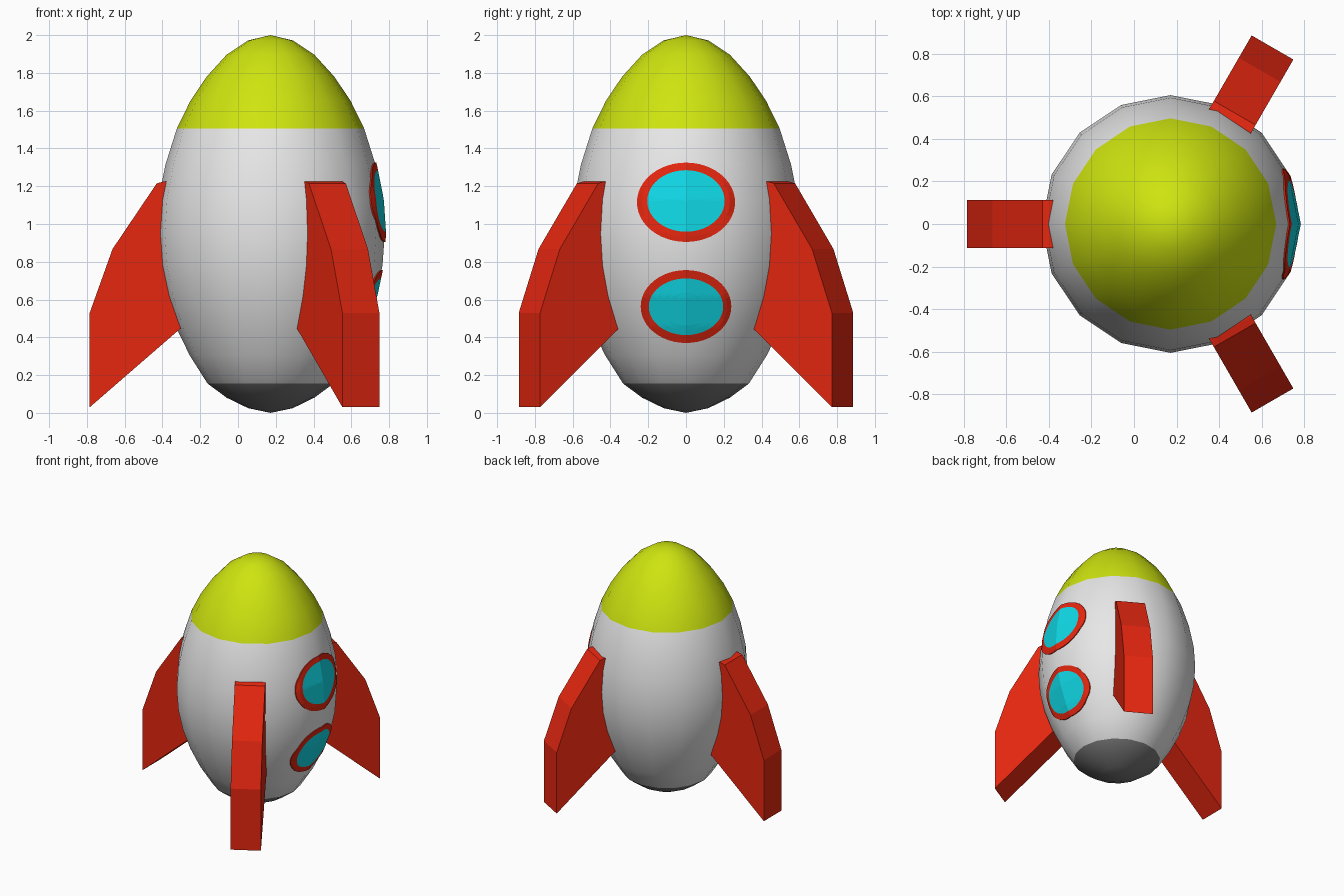
import bpy, bmesh, math
from mathutils import Vector, Matrix
from mathutils.bvhtree import BVHTree

if "Cube" in bpy.data.objects:
    bpy.data.objects.remove(bpy.data.objects["Cube"])

CX = 0.172  # body axis


def mat(name, rgb):
    m = bpy.data.materials.new(name)
    m.diffuse_color = (*rgb, 1)
    m.use_nodes = True
    m.node_tree.nodes["Principled BSDF"].inputs["Base Color"].default_value = m.diffuse_color
    return m


WHITE = mat("white_paint", (0.8, 0.8, 0.8))
LIME = mat("lime_yellow", (0.62, 0.78, 0.005))
GREY = mat("dark_grey", (0.18, 0.18, 0.18))
RED = mat("red", (0.79, 0.02, 0.005))
CYAN = mat("cyan_glass", (0.005, 0.7, 0.8))


def finish(bm, name, mats, smooth=False):
    bmesh.ops.recalc_face_normals(bm, faces=bm.faces)
    for f in bm.faces:
        f.smooth = smooth
    me = bpy.data.meshes.new(name)
    bm.to_mesh(me)
    bm.free()
    ob = bpy.data.objects.new(name, me)
    bpy.context.collection.objects.link(ob)
    for m in mats:
        me.materials.append(m)
    return ob


# Egg-shaped body: 16-sided lathe, coloured by height
profile = [(0.118, 0.025), (0.2315, 0.08), (0.333, 0.155), (0.428, 0.305),
           (0.503, 0.46), (0.559, 0.62), (0.593, 0.78), (0.605, 0.95),
           (0.593, 1.13), (0.556, 1.315), (0.496, 1.505), (0.425, 1.65),
           (0.338, 1.78), (0.2315, 1.897), (0.118, 1.972)]
N = 16
bm = bmesh.new()
rings = [[bm.verts.new((CX + r * math.cos(2 * math.pi * i / N),
                        r * math.sin(2 * math.pi * i / N), z)) for i in range(N)]
         for r, z in profile]
bottom = bm.verts.new((CX, 0, 0))
top = bm.verts.new((CX, 0, 2))
for i in range(N):
    j = (i + 1) % N
    bm.faces.new((bottom, rings[0][j], rings[0][i]))
    bm.faces.new((top, rings[-1][i], rings[-1][j]))
    for a, b in zip(rings, rings[1:]):
        bm.faces.new((a[i], a[j], b[j], b[i]))
for f in bm.faces:
    z = f.calc_center_median().z
    f.material_index = 1 if z > 1.505 else 2 if z < 0.155 else 0
bm.normal_update()
surface = BVHTree.FromBMesh(bm)
finish(bm, "rocket_body", [WHITE, LIME, GREY], True)

# Three fins around the body
fin = [(0.40, 0.513), (0.957, 0.03), (0.957, 0.53), (0.836, 0.868),
       (0.602, 1.215), (0.565, 1.225), (0.45, 1.225)]
for k, name in enumerate(("fin_left", "fin_front_right", "fin_back_right")):
    bm = bmesh.new()
    a = [bm.verts.new((r, -0.113, z)) for r, z in fin]
    b = [bm.verts.new((r, 0.113, z)) for r, z in fin]
    bm.faces.new(a)
    bm.faces.new(b[::-1])
    for i in range(len(fin)):
        j = (i + 1) % len(fin)
        bm.faces.new((a[i], b[i], b[j], a[j]))
    turn = Matrix.Rotation(math.radians(180 + 120 * k), 4, 'Z')
    bm.transform(Matrix.Translation((CX, 0, 0)) @ turn)
    finish(bm, name, [RED])


# Portholes: thin plates laid onto the body surface, cyan inside a red rim
def porthole(name, outer, inner):
    def point(e, t, a, lift):
        z0, ry, rz = e
        y, z = ry * t * math.cos(a), z0 + rz * t * math.sin(a)
        hit = surface.ray_cast(Vector((3, y, z)), Vector((-1, 0, 0)))[0]
        return (hit.x + lift, y, z)

    S = 48
    steps = [(inner, t / 6, 0.007) for t in range(1, 7)]
    mid = tuple((p + q) / 2 for p, q in zip(inner, outer))
    steps += [(mid, 1, 0.007), (outer, 1, 0.007), (outer, 1, -0.002)]
    bm = bmesh.new()
    loops = [[bm.verts.new(point(e, t, 2 * math.pi * i / S, lift)) for i in range(S)]
             for e, t, lift in steps]
    c = bm.verts.new(point(inner, 0, 0, 0.007))
    for i in range(S):
        j = (i + 1) % S
        bm.faces.new((c, loops[0][i], loops[0][j]))
        for k in range(len(loops) - 1):
            f = bm.faces.new((loops[k][i], loops[k + 1][i], loops[k + 1][j], loops[k][j]))
            f.material_index = 1 if k >= 5 else 0
    finish(bm, name, [CYAN, RED])


porthole("upper_porthole", (1.115, 0.26, 0.21), (1.122, 0.205, 0.163))
porthole("lower_porthole", (0.563, 0.24, 0.193), (0.562, 0.197, 0.15))
